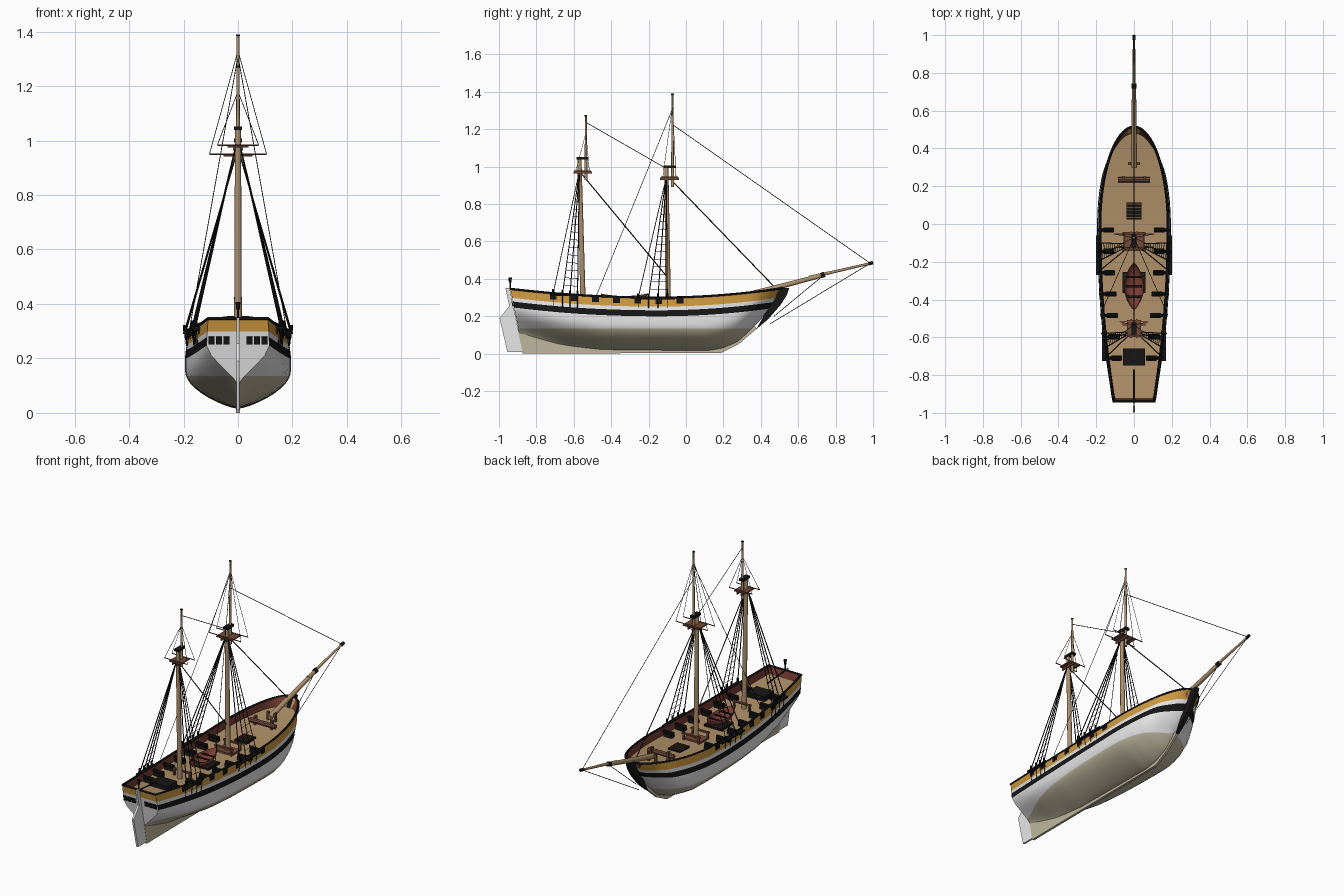
import bpy, bmesh, math
from mathutils import Vector

if "Cube" in bpy.data.objects:
    bpy.data.objects.remove(bpy.data.objects["Cube"])


def material(name, *rgb):
    m = bpy.data.materials.new(name)
    m.use_nodes = True
    m.diffuse_color = (*rgb, 1)
    m.node_tree.nodes["Principled BSDF"].inputs["Base Color"].default_value = (*rgb, 1)
    return m


BEIGE = material("tallow_beige", .52, .47, .34)
WHITE = material("white_paint", .8, .8, .8)
BLACK = material("black_paint", .008, .008, .008)
OCHRE = material("ochre_paint", .62, .32, .05)
RED = material("red_brown_paint", .2, .05, .035)
DECK = material("deck_planks", .43, .28, .14)
SPAR = material("spar_wood", .42, .28, .15)
BROWN = material("brown_wood", .17, .07, .04)


def finish(name, bm, *mats):
    me = bpy.data.meshes.new(name)
    bm.to_mesh(me)
    bm.free()
    for m in mats:
        me.materials.append(m)
    ob = bpy.data.objects.new(name, me)
    bpy.context.collection.objects.link(ob)
    return ob


def box(name, mat, centre, size, tilt=0):
    bm = bmesh.new()
    bmesh.ops.create_cube(bm, size=1)
    bmesh.ops.scale(bm, vec=size, verts=bm.verts)
    ob = finish(name, bm, mat)
    ob.location = centre
    ob.rotation_euler.x = tilt
    return ob


def pole(name, mat, a, b, r1, r2=None, sides=12):
    a, b = Vector(a), Vector(b)
    bm = bmesh.new()
    bmesh.ops.create_cone(bm, cap_ends=True, segments=sides, radius1=r1,
                          radius2=r1 if r2 is None else r2, depth=(b - a).length)
    ob = finish(name, bm, mat)
    ob.location = (a + b) / 2
    ob.rotation_euler = (b - a).to_track_quat('Z', 'Y').to_euler()
    return ob


def plate(name, mat, outline, thick):
    # side profile in y, z given thickness in x
    bm = bmesh.new()
    f = bm.faces.new([bm.verts.new((-thick / 2, y, z)) for y, z in outline])
    new = bmesh.ops.extrude_face_region(bm, geom=[f])["geom"]
    bmesh.ops.translate(bm, vec=(thick, 0, 0),
                        verts=[v for v in new if isinstance(v, bmesh.types.BMVert)])
    bmesh.ops.recalc_face_normals(bm, faces=bm.faces)
    return finish(name, bm, mat)


def ropes(name, lines, r=.002, closed=False):
    cu = bpy.data.curves.new(name, 'CURVE')
    cu.dimensions = '3D'
    cu.bevel_depth = r
    cu.bevel_resolution = 0
    cu.use_fill_caps = True
    for pts in lines:
        sp = cu.splines.new('POLY')
        sp.points.add(len(pts) - 1)
        sp.use_cyclic_u = closed
        for p, co in zip(sp.points, pts):
            p.co = (*co, 1)
    cu.materials.append(BLACK)
    ob = bpy.data.objects.new(name, cu)
    bpy.context.collection.objects.link(ob)


# Hull shape functions
def clamp(v):
    return max(0, min(1, v))


def sheer(y):
    return .30 + (.075 if y < -.15 else .115) * (y + .15) ** 2


KEEL = [(-.94, .09), (-.7, .045), (-.45, .02), (.12, .015), (.2, .03), (.28, .065),
        (.39, .17), (.46, .26), (.5, .33), (.516, .352)]


def keel(y):
    for (y0, z0), (y1, z1) in zip(KEEL, KEEL[1:]):
        if y <= y1:
            return min(z0 + (z1 - z0) * (y - y0) / (y1 - y0), sheer(y))
    return sheer(y)


def half(y, z):
    if y < 0:
        w = .195 - .075 * (y / .94) ** 2
    else:
        w = .195 * math.sqrt(max(0, 1 - (y / .515) ** 2))
    t = clamp((-.2 - y) / .74) ** 2
    h = min(.14 + .03 * t, sheer(y) - keel(y) + .0001)
    u = clamp((z - keel(y)) / h)
    return w * math.sin(math.pi / 2 * u) ** (.7 + 1.1 * t) * (1 - .6 * max(0, z - .2))


def rake(y, z):
    return y + .2 * (.35 - z) * clamp((-.6 - y) / .34)


def deck(y):
    return max(sheer(y) - .045, min(keel(y) + .01, sheer(y)))


def section(y):
    zb, zs, zd = keel(y), sheer(y), deck(y)
    a = max(.135, zb)
    b = max(zs - .1, a)
    zz = [zb + (a - zb) * (k / 8) ** 1.6 for k in range(9)]
    zz += [a + (b - a) * k / 3 for k in (1, 2, 3)]
    zz += [max(zs - .068, zb), max(zs - .048, zb), zs]
    pts = [(half(y, z), rake(y, z), z) for z in zz]
    inner = max(0, half(y, zs) - .01)
    edge = max(0, min(inner, half(y, zd) - .008))
    return pts + [(inner, rake(y, zs), zs), (edge, rake(y, zd), zd), (0, rake(y, zd), zd)]


# Hull, bulwarks and deck: one lofted grid, coloured by strake
stations = [-.94 + .94 * i / 32 for i in range(32)]
stations += [.515 * math.sin(math.pi / 2 * i / 28) for i in range(29)]
strake = [0] * 8 + [1] * 3 + [2, 1, 3, 2, 4, 5]
grid = [section(y) for y in stations]
bm = bmesh.new()
rings = {s: [[bm.verts.new((s * x, y, z)) for x, y, z in ring] for ring in grid] for s in (1, -1)}
for s, g in rings.items():
    for i in range(len(g) - 1):
        for j, colour in enumerate(strake):
            q = [g[i][j], g[i + 1][j], g[i + 1][j + 1], g[i][j + 1]]
            bm.faces.new(q[::s]).material_index = colour
R, L = rings[1][0], rings[-1][0]
for j in range(14):
    bm.faces.new([L[j], R[j], R[j + 1], L[j + 1]]).material_index = 3 if j == 13 else 1
bmesh.ops.remove_doubles(bm, verts=bm.verts, dist=.00002)
hull = finish("hull", bm, BEIGE, WHITE, BLACK, OCHRE, RED, DECK)
smooth = [hull]

rail = [ring[14] for ring in grid]
ropes("rail_cap", [rail + [(-x, y, z) for x, y, z in rail[-2::-1]]], .006, True)
box("transom_lining", RED, (0, -.931, .325), (.2, .004, .04), .2)

# Keel, stem, rudder and stern windows
plate("keel", BEIGE, [(-.873, 0), (.19, .005), (.28, .05), (.38, .135), (.36, .15), (.27, .075),
                      (.1, .03), (-.45, .035), (-.7, .06), (-.9, .13)], .014)
plate("stem", BLACK, [(.375, .13), (.44, .185), (.505, .26), (.54, .315), (.552, .35),
                      (.505, .354), (.48, .31), (.45, .265)], .024)
plate("rudder", WHITE, [(-.872, .01), (-.955, .01), (-.997, .19), (-.945, .255), (-.965, .35),
                        (-.943, .35)], .012)
for s in (1, -1):
    for x in (.042, .07, .098):
        box("stern_window", BLACK, (s * x, -.9275, .266), (.022, .006, .028), .2)
pole("tiller", BLACK, (0, -.95, .345), (0, -.77, .33), .004, sides=8)
pole("lantern_post", BLACK, (0, -.94, .34), (0, -.94, .385), .004, sides=8)
pole("stern_lantern", BLACK, (0, -.94, .38), (0, -.94, .408), .007, .009, 8)

# Guns, ports and channels
for s in (1, -1):
    for k in range(7):
        y = -.71 + .113 * k
        z = sheer(y) - .018
        x = half(y, z)
        box("gun_port", BLACK, (s * x, y, z), (.008, .036, .03))
        box("gun_carriage", BLACK, (s * (x - .05), y, deck(y) + .012), (.055, .028, .022))
        pole("gun_barrel", BLACK, (s * (x - .08), y, z), (s * (x + .012), y, z), .01, .007, 8)
    for y, length in ((-.165, .21), (-.645, .16)):
        x = half(y, sheer(y)) + .008
        box("channel", BLACK, (s * x, y, sheer(y) - .006), (.026, length, .008))

# Masts with tops, shrouds and ratlines
MASTS = [("fore", -.095, -.105, 1.0, -.072, .89, 1.39, .95, .105, 1.33, (-.1, -.15, -.2, -.255)),
         ("main", -.55, -.57, 1.045, -.535, .93, 1.275, .983, .076, 1.18, (-.58, -.62, -.66, -.71))]
for name, y0, y1, top, yt, z0, z1, zx, spread, hound, feet in MASTS:
    smooth.append(pole(name + "_mast", SPAR, (0, y0, .25), (0, y1, top), .0145, .011, 16))
    smooth.append(pole(name + "_topmast", SPAR, (0, yt, z0), (0, yt, z1), .008, .005))
    pole(name + "_truck", BLACK, (0, yt, z1 - .006), (0, yt, z1), .007)
    ym = (y1 + yt) / 2
    box(name + "_cap", BLACK, (0, ym, top), (.028, .064, .014))
    box(name + "_top", BROWN, (0, ym, zx - .006), (spread, .09, .006))
    lines, rungs, upper = [], [], []
    for dy in (-.035, .035):
        pole(name + "_spreader", BROWN, (-spread, ym + dy, zx), (spread, ym + dy, zx), .003, sides=6)
    for s in (1, -1):
        box(name + "_trestle", BROWN, (s * .014, ym, zx - .014), (.007, .1, .012))
        legs = []
        for y in feet:
            foot = Vector((s * (half(y, sheer(y)) + .013), y, sheer(y)))
            legs.append((foot, Vector((s * .008, y1, zx - .005))))
            pole("deadeye", BLACK, foot, foot + Vector((0, 0, .022)), .006, sides=8)
            ropes("chain_plate", [[foot, (s * half(y, .245), y, .245)]], .002)
        lines += legs
        for k in range(13):
            t = .07 + .062 * k
            rungs.append([a.lerp(b, t) for a, b in legs[:3]])
        for dy in (-.035, .035):
            upper.append([(s * spread, ym + dy, zx), (0, yt, hound)])
    ropes(name + "_shrouds", lines, .0028)
    ropes(name + "_ratlines", rungs, .0014)
    ropes(name + "_topmast_shrouds", upper, .0013)

# Bowsprit and jib boom
smooth.append(pole("bowsprit", SPAR, (0, .3, .306), (0, .74, .422), .016, .011, 16))
smooth.append(pole("jib_boom", SPAR, (0, .66, .408), (0, .995, .485), .009, .006))
pole("bowsprit_cap", BLACK, (0, .72, .418), (0, .742, .424), .014)
pole("jib_boom_cap", BLACK, (0, .975, .481), (0, 1, .487), .009)

# Stays and backstays
ropes("heavy_stays", [[(0, -.1, .95), (0, .47, .36)], [(0, -.565, .97), (0, -.1, .41)]], .003)
ropes("light_stays", [[(0, -.072, 1.225), (0, .98, .487)], [(0, -.535, 1.237), (0, -.105, .99)],
                      [(0, .98, .48), (0, .45, .16)], [(0, .73, .415), (0, .47, .2)]], .0018)
ropes("backstays", [[(0, -.072, 1.31), (s * .178, -.48, .308)] for s in (1, -1)], .0016)

# Deck fittings
for name, y, w, d in (("fore_hatch", .07, .08, .09), ("boat_grating", -.31, .12, .11)):
    z = deck(y)
    box(name, BLACK, (0, y, z + .005), (w, d, .012))
    for k in range(5):
        box(name + "_batten", BROWN, (0, y + d * (k - 2) / 5, z + .012), (w * .9, .004, .003))
box("companion_hatch", BLACK, (0, -.705, deck(-.7) + .015), (.115, .09, .03))
wz = deck(.235) + .025
pole("windlass", BROWN, (-.085, .235, wz), (.085, .235, wz), .014, sides=8)
for s in (1, -1):
    box("windlass_post", BROWN, (s * .055, .245, wz), (.012, .02, .055))
    box("bowsprit_bitt", BROWN, (s * .024, .32, deck(.32) + .025), (.012, .014, .05))
    for y in (-.05, -.135, -.53):
        box("mast_bitt", BROWN, (s * .05, y, deck(y) + .022), (.01, .01, .045))
box("bitt_crossbeam", BROWN, (0, .32, deck(.32) + .035), (.065, .01, .01))
for y in (-.05, -.135, -.53):
    box("pin_rail", BROWN, (0, y, deck(y) + .038), (.12, .014, .008))
box("mast_partners", BROWN, (0, -.095, deck(-.1) + .005), (.11, .08, .01))

# Ship's boat: open half shell with thwarts
bm = bmesh.new()
bmesh.ops.create_uvsphere(bm, u_segments=20, v_segments=12, radius=1)
bmesh.ops.delete(bm, geom=[v for v in bm.verts if v.co.z > .01], context='VERTS')
for v in bm.verts:
    v.co.x *= 1 - .45 * v.co.y ** 2
    v.co = (v.co.x * .055, v.co.y * .125 - .33, v.co.z * .04 + .308 + .012 * v.co.y ** 2)
boat = finish("boat", bm, RED)
shell = boat.modifiers.new("shell", 'SOLIDIFY')
shell.thickness = .004
smooth.append(boat)
for dy in (-.055, 0, .05):
    box("boat_thwart", BLACK, (0, -.33 + dy, .302), (.085, .012, .004))

# Smooth shading on rounded parts
bpy.ops.object.select_all(action='DESELECT')
for ob in smooth:
    ob.select_set(True)
bpy.context.view_layer.objects.active = hull
bpy.ops.object.shade_smooth_by_angle(angle=math.radians(35))
